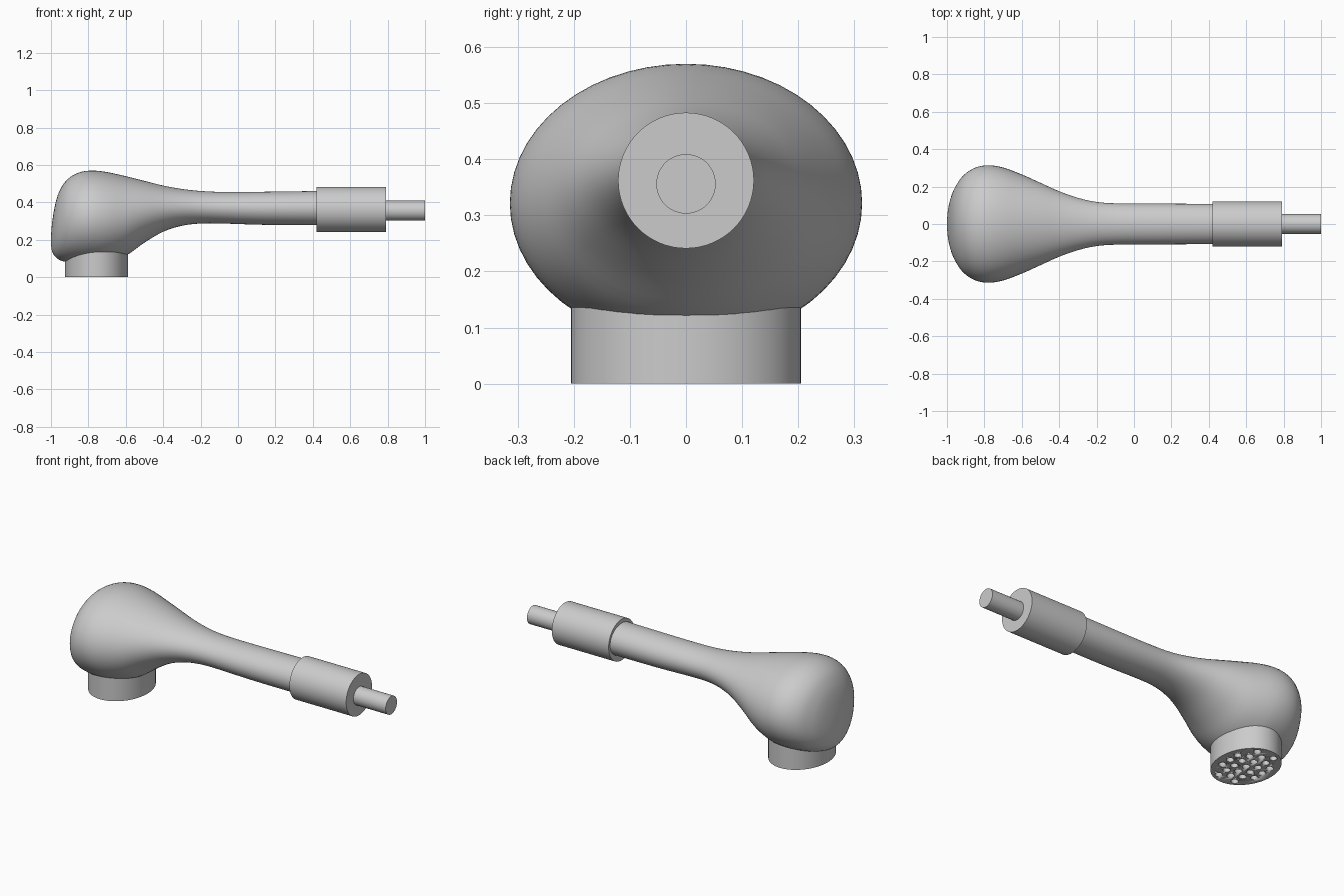
import bpy, bmesh, math
from mathutils import Matrix

if "Cube" in bpy.data.objects:
    bpy.data.objects.remove(bpy.data.objects["Cube"])


def finish(bm, name, angle=40):
    bmesh.ops.recalc_face_normals(bm, faces=bm.faces)
    me = bpy.data.meshes.new(name)
    bm.to_mesh(me)
    bm.free()
    ob = bpy.data.objects.new(name, me)
    bpy.context.collection.objects.link(ob)
    smooth(ob, angle)
    return ob


def smooth(ob, angle):
    bpy.ops.object.select_all(action='DESELECT')
    ob.select_set(True)
    bpy.context.view_layer.objects.active = ob
    bpy.ops.object.shade_smooth_by_angle(angle=math.radians(angle))


def cylinder(name, r, depth, matrix, sides=64):
    bm = bmesh.new()
    bmesh.ops.create_cone(bm, cap_ends=True, segments=sides, radius1=r, radius2=r,
                          depth=depth, matrix=matrix)
    return finish(bm, name)


def catmull(a, b, c, d, t):
    return tuple(0.5 * (2 * q + (r - p) * t + (2 * p - 5 * q + 4 * r - s) * t * t
                        + (3 * q - p - 3 * r + s) * t ** 3)
                 for p, q, r, s in zip(a, b, c, d))


# Body: elliptical sections (x, top z, bottom z, half width)
sections = [
    (-1.0, 0.215, 0.175, 0.02), (-0.993, 0.30, 0.135, 0.085), (-0.975, 0.40, 0.108, 0.155),
    (-0.95, 0.47, 0.09, 0.208), (-0.91, 0.525, 0.08, 0.262), (-0.85, 0.56, 0.075, 0.301),
    (-0.78, 0.57, 0.073, 0.314), (-0.70, 0.562, 0.08, 0.302), (-0.60, 0.54, 0.115, 0.265),
    (-0.50, 0.515, 0.185, 0.22), (-0.40, 0.49, 0.243, 0.175), (-0.30, 0.472, 0.275, 0.14),
    (-0.20, 0.461, 0.287, 0.118), (-0.08, 0.456, 0.287, 0.11), (0.15, 0.457, 0.28, 0.109),
    (0.50, 0.462, 0.278, 0.107)]
path = []
for i in range(len(sections) - 1):
    four = [sections[max(0, min(len(sections) - 1, i + k))] for k in (-1, 0, 1, 2)]
    path += [catmull(*four, s / 4) for s in range(4)]
path.append(sections[-1])

N = 56
bm = bmesh.new()
rings = []
for x, top, bot, w in path:
    mid, h = (top + bot) / 2, (top - bot) / 2
    rings.append([bm.verts.new((x, w * math.cos(2 * math.pi * k / N),
                                mid + h * math.sin(2 * math.pi * k / N))) for k in range(N)])
for a, b in zip(rings, rings[1:]):
    for k in range(N):
        bm.faces.new((a[k], a[(k + 1) % N], b[(k + 1) % N], b[k]))
bm.faces.new(rings[0])
bm.faces.new(rings[-1])
finish(bm, "shower_body", 60)

# Handle collar and inlet pipe
turn = Matrix.Rotation(math.pi / 2, 4, 'Y')
cylinder("handle_collar", 0.121, 0.37, Matrix.Translation((0.605, 0, 0.362)) @ turn)
cylinder("inlet_pipe", 0.053, 0.25, Matrix.Translation((0.875, 0, 0.356)) @ turn, 48)

# Oval spray plate
CX, RX, RY = -0.757, 0.168, 0.205
plate = cylinder("spray_plate", 1, 0.2, Matrix.Translation((CX, 0, 0.1))
                 @ Matrix.Diagonal((RX, RY, 1, 1)))

# Staggered spray holes cut into the plate
bm = bmesh.new()
step = 0.062
for row in range(-4, 5):
    for col in range(-4, 5):
        dx = row * step * 0.866
        dy = (col + 0.5 * (row % 2)) * step
        if (dx / (RX - 0.026)) ** 2 + (dy / (RY - 0.026)) ** 2 < 1:
            bmesh.ops.create_cone(bm, cap_ends=True, segments=16, radius1=0.02, radius2=0.02,
                                  depth=0.06, matrix=Matrix.Translation((CX + dx, dy, 0)))
cutter = finish(bm, "hole_cutter")
cutter.hide_render = True
cutter.hide_viewport = True
cut = plate.modifiers.new("holes", 'BOOLEAN')
cut.operation = 'DIFFERENCE'
cut.solver = 'EXACT'
cut.object = cutter
